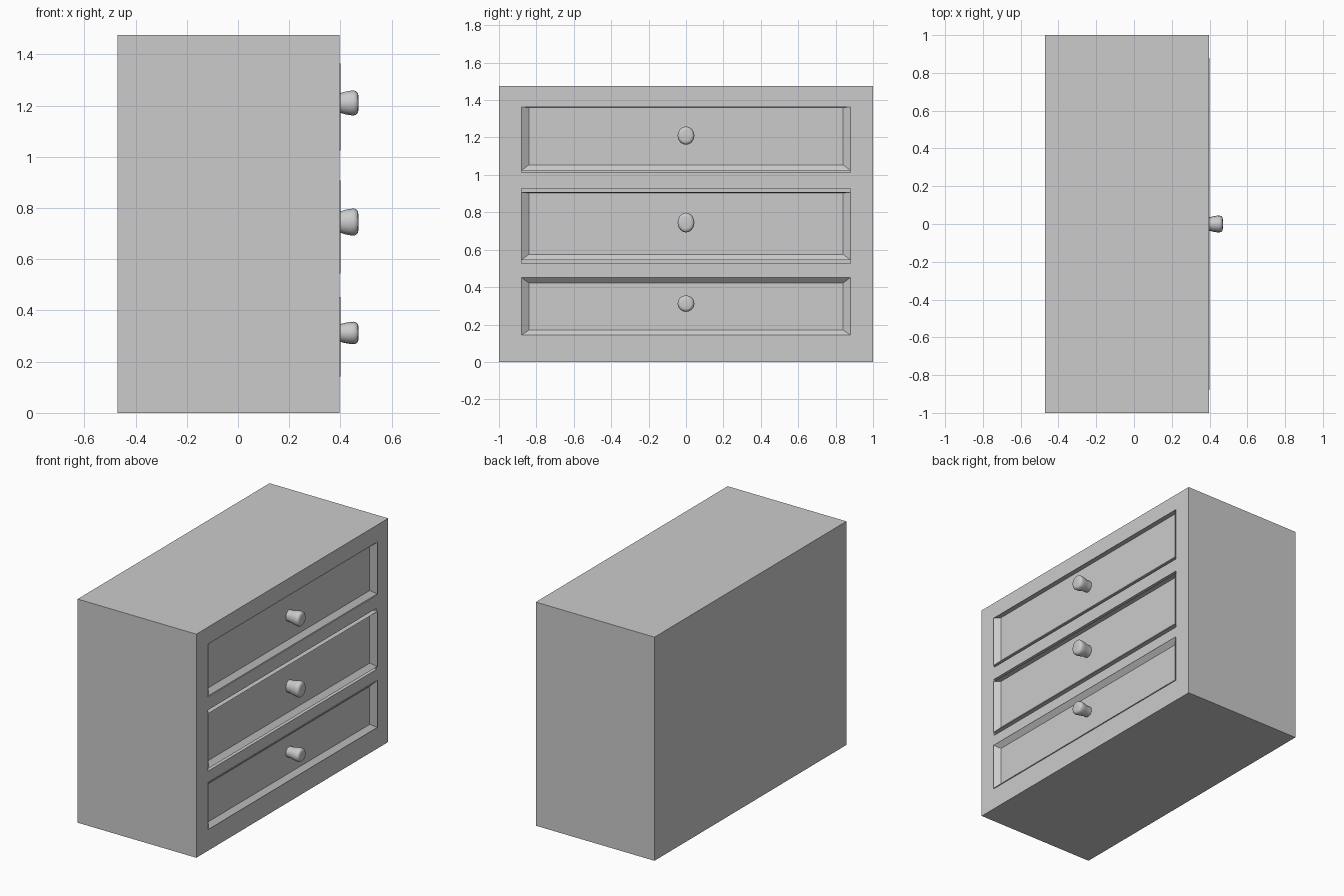
import bpy, bmesh, math
from mathutils import Vector

if "Cube" in bpy.data.objects:
    bpy.data.objects.remove(bpy.data.objects["Cube"])

FRONT, RIM, PANEL, FLOOR = 0.396, 0.401, 0.373, 0.34
WIDTH = 0.88


def add_object(name, bm):
    bmesh.ops.recalc_face_normals(bm, faces=bm.faces)
    mesh = bpy.data.meshes.new(name)
    bm.to_mesh(mesh)
    bm.free()
    ob = bpy.data.objects.new(name, mesh)
    bpy.context.collection.objects.link(ob)
    return ob


def loft(name, loops):
    """Closed skin through loops that share a point count."""
    bm = bmesh.new()
    rings = [[bm.verts.new(p) for p in loop] for loop in loops]
    n = len(rings[0])
    for a, b in zip(rings, rings[1:]):
        for i in range(n):
            j = (i + 1) % n
            bm.faces.new((a[i], a[j], b[j], b[i]))
    bm.faces.new(rings[0])
    bm.faces.new(rings[-1])
    return add_object(name, bm)


def rect(x, w, z0, z1):
    return [(x, -w, z0), (x, w, z0), (x, w, z1), (x, -w, z1)]


def knob(name, z, half_height):
    # turned knob profile: (x, radius relative to the widest point)
    profile = [(PANEL - 0.01, 0.76), (0.402, 0.80), (0.418, 0.90), (0.437, 0.97),
               (0.452, 1.0), (0.462, 0.93), (0.468, 0.80), (0.470, 0.60)]
    n = 16
    loops = [[(x, 0.045 * r * math.cos(2 * math.pi * i / n),
               z + half_height * r * math.sin(2 * math.pi * i / n))
              for i in range(n)] for x, r in profile]
    ob = loft(name, loops)
    bpy.ops.object.select_all(action='DESELECT')
    ob.select_set(True)
    bpy.context.view_layer.objects.active = ob
    bpy.ops.object.shade_smooth_by_angle(angle=math.radians(40))


# Cabinet carcass
cabinet = loft("cabinet", [rect(-0.47, 1.0, 0, 1.475), rect(FRONT, 1.0, 0, 1.475)])

# name, front bottom/top, inner panel bottom/top, opening bottom/top, knob z, knob half height
drawers = [
    ("bottom", 0.143, 0.452, 0.171, 0.422, 0.143, 0.452, 0.312, 0.044),
    ("middle", 0.545, 0.908, 0.575, 0.903, 0.525, 0.928, 0.745, 0.053),
    ("top", 1.024, 1.364, 1.054, 1.360, 1.014, 1.364, 1.210, 0.049),
]

for name, z0, z1, p0, p1, c0, c1, kz, kh in drawers:
    # Opening in the carcass, leaving narrow gaps round the drawer
    cutter = loft(name + "_opening_cutter",
                  [rect(FLOOR, WIDTH, c0, c1), rect(0.5, WIDTH, c0, c1)])
    cutter.hide_render = True
    mod = cabinet.modifiers.new(name + "_opening", 'BOOLEAN')
    mod.operation = 'DIFFERENCE'
    mod.solver = 'EXACT'
    mod.object = cutter
    cutter.hide_set(True)

    # Drawer front with sloped edges down to a sunken panel
    loft(name + "_drawer_front",
         [rect(FLOOR, WIDTH, z0, z1), rect(RIM, WIDTH, z0, z1),
          rect(PANEL, 0.84, p0, p1)])

    # Round pull
    knob(name + "_knob", kz, kh)
